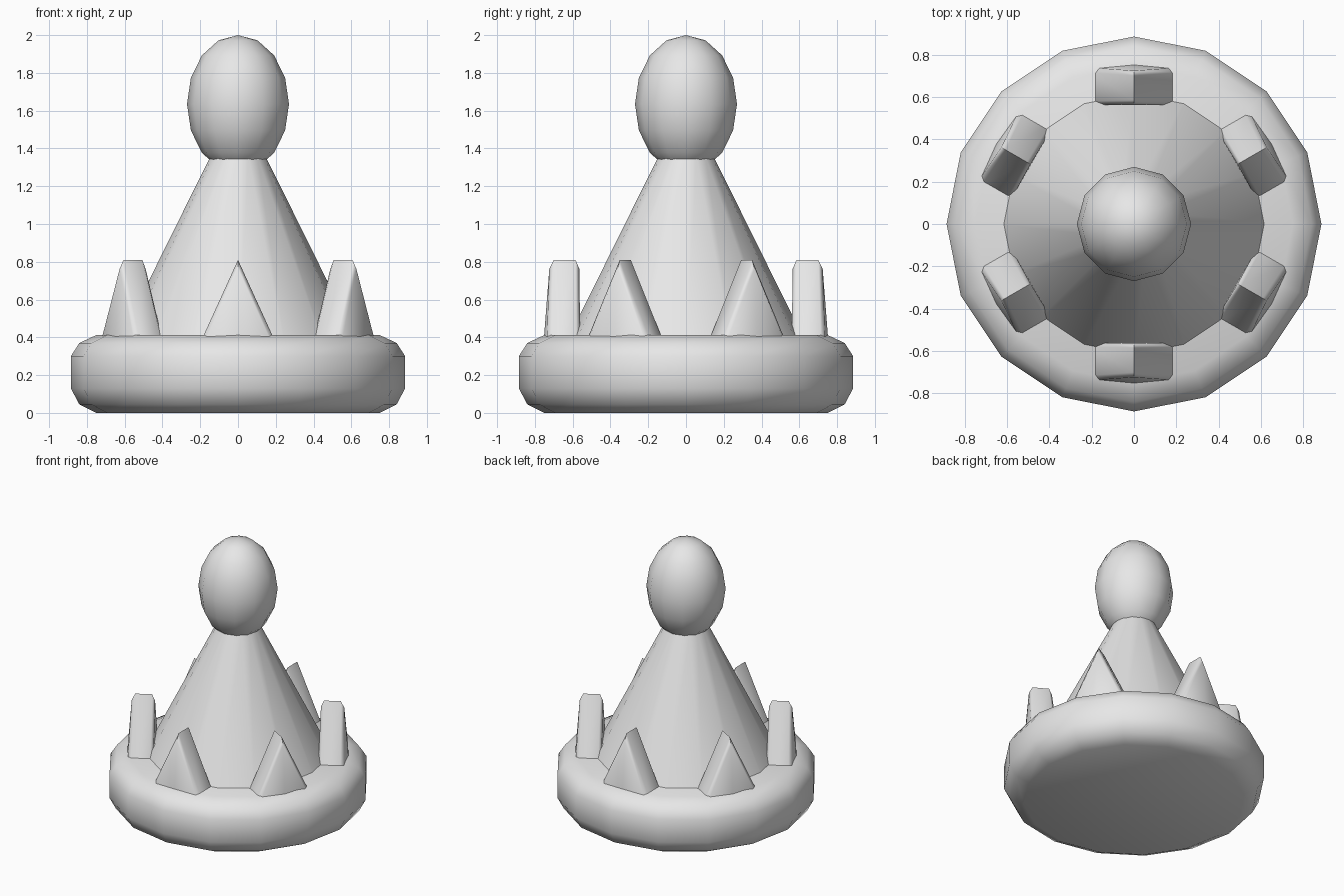
import bpy, bmesh, math
from mathutils import Matrix

old = bpy.data.objects.get("Cube")
if old:
    bpy.data.objects.remove(old)

# One plain grey material
grey = bpy.data.materials.new("plain grey")
grey.use_nodes = True
grey.diffuse_color = (0.8, 0.8, 0.8, 1)
grey.node_tree.nodes["Principled BSDF"].inputs["Base Color"].default_value = (0.8, 0.8, 0.8, 1)


def finish(bm, name, angle):
    bmesh.ops.recalc_face_normals(bm, faces=bm.faces)
    mesh = bpy.data.meshes.new(name)
    bm.to_mesh(mesh)
    bm.free()
    mesh.materials.append(grey)
    obj = bpy.data.objects.new(name, mesh)
    bpy.context.collection.objects.link(obj)
    bpy.ops.object.select_all(action="DESELECT")
    obj.select_set(True)
    bpy.context.view_layer.objects.active = obj
    bpy.ops.object.shade_smooth_by_angle(angle=math.radians(angle))
    return obj


def lathe(name, profile, sides, angle):
    """Stack rings of (radius, height) and cap both ends."""
    bm = bmesh.new()
    rings = []
    for r, z in profile:
        rings.append([bm.verts.new((r * math.cos(a), r * math.sin(a), z))
                      for a in (math.tau * i / sides for i in range(sides))])
    for low, high in zip(rings, rings[1:]):
        for i in range(sides):
            j = (i + 1) % sides
            bm.faces.new((low[i], low[j], high[j], high[i]))
    bm.faces.new(rings[0])
    bm.faces.new(rings[-1])
    return finish(bm, name, angle)


# Rounded disc base and tapering body
lathe("base", [(0.75, 0), (0.84, 0.045), (0.885, 0.13), (0.885, 0.30),
               (0.84, 0.37), (0.75, 0.412)], 16, 50)
lathe("body", [(0.67, 0.3), (0.145, 1.36)], 16, 50)

# Egg-shaped head
bm = bmesh.new()
bmesh.ops.create_uvsphere(bm, u_segments=12, v_segments=8, radius=1)
bmesh.ops.transform(bm, verts=bm.verts,
                    matrix=Matrix.Translation((0, 0, 1.635)) @ Matrix.Diagonal((0.27, 0.27, 0.365, 1)))
finish(bm, "head", 60)

# Crown of six bevelled wedge spikes
for k in range(6):
    bm = bmesh.new()
    inner = [(-0.205, 0.56, 0.36), (0.205, 0.56, 0.36), (0, 0.565, 0.81)]
    outer = [(-0.205, 0.735, 0.36), (0.205, 0.735, 0.36), (0, 0.72, 0.81)]
    a = [bm.verts.new(p) for p in inner]
    b = [bm.verts.new(p) for p in outer]
    ridge = bm.verts.new((0, 0.755, 0.36))
    bm.faces.new(a)
    bm.faces.new((b[0], ridge, b[2]))
    bm.faces.new((ridge, b[1], b[2]))
    bm.faces.new((a[0], a[1], b[1], ridge, b[0]))
    bm.faces.new((a[1], a[2], b[2], b[1]))
    bm.faces.new((a[2], a[0], b[0], b[2]))
    bm.edges.ensure_lookup_table()
    rims = [e for e in bm.edges if (e.verts[0] in a) == (e.verts[1] in a)
            and max(v.co.z for v in e.verts) > 0.5 and ridge not in e.verts]
    bmesh.ops.bevel(bm, geom=rims, offset=0.02, segments=1, affect="EDGES")
    bmesh.ops.rotate(bm, verts=bm.verts, matrix=Matrix.Rotation(k * math.pi / 3, 3, "Z"))
    finish(bm, "crown_spike_%d" % (k + 1), 50)
